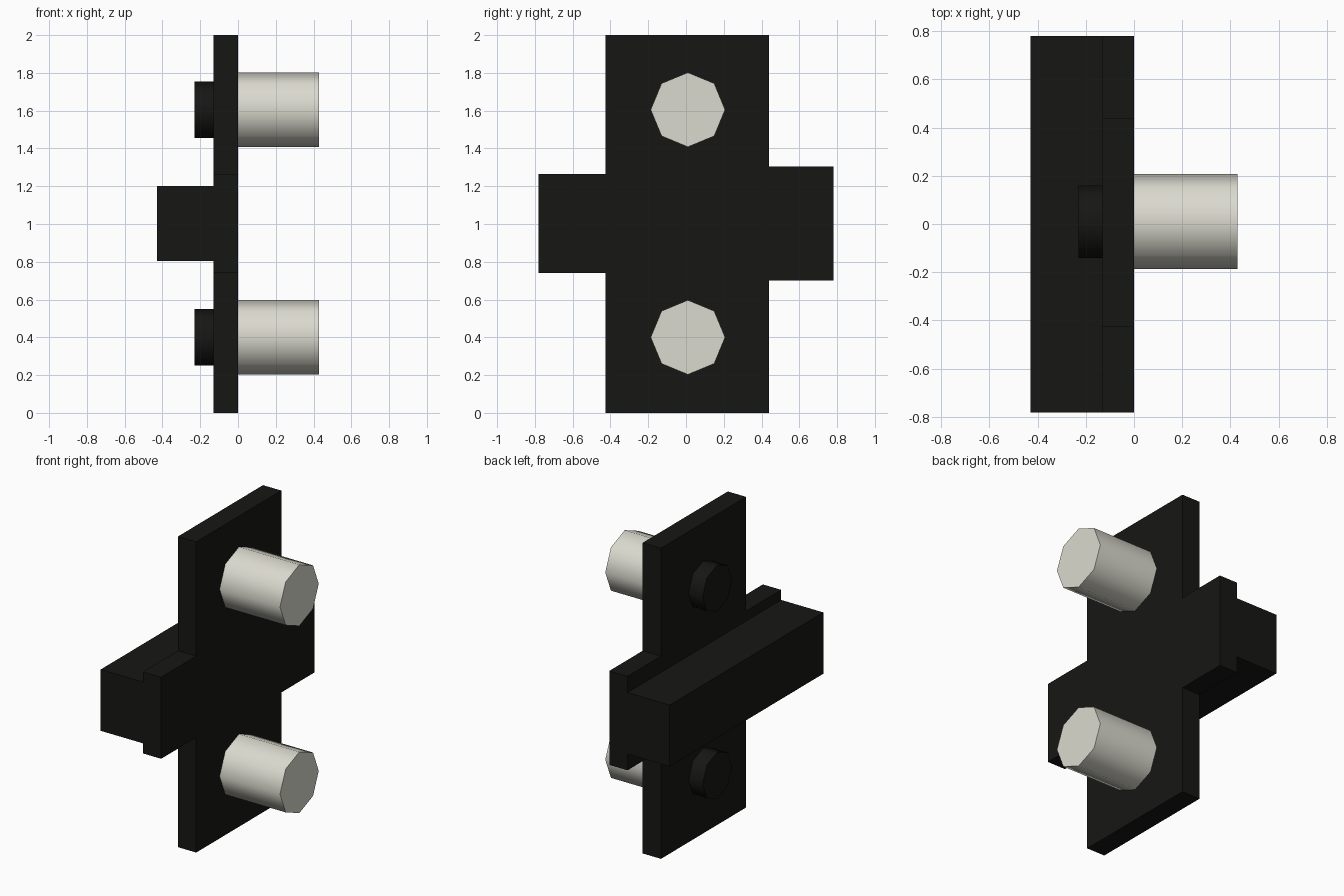
import bpy, bmesh
from math import radians

if "Cube" in bpy.data.objects:
    bpy.data.objects.remove(bpy.data.objects["Cube"])


def material(name, rgb):
    mat = bpy.data.materials.new(name)
    mat.diffuse_color = (*rgb, 1)
    mat.use_nodes = True
    mat.node_tree.nodes["Principled BSDF"].inputs["Base Color"].default_value = mat.diffuse_color
    return mat


BLACK = material("black", (0.008, 0.008, 0.007))
IVORY = material("ivory", (0.71, 0.70, 0.62))


def extrude_profile(name, outline, x0, x1, mat):
    """Extrude a closed (y, z) outline along x."""
    bm = bmesh.new()
    face = bm.faces.new([bm.verts.new((x0, y, z)) for y, z in outline])
    ext = bmesh.ops.extrude_face_region(bm, geom=[face])
    moved = [v for v in ext["geom"] if isinstance(v, bmesh.types.BMVert)]
    bmesh.ops.translate(bm, verts=moved, vec=(x1 - x0, 0, 0))
    bmesh.ops.recalc_face_normals(bm, faces=bm.faces)
    mesh = bpy.data.meshes.new(name)
    bm.to_mesh(mesh)
    bm.free()
    obj = bpy.data.objects.new(name, mesh)
    bpy.context.collection.objects.link(obj)
    mesh.materials.append(mat)
    return obj


def peg(name, x0, x1, z, radius, mat):
    """Eight-sided smooth peg lying along x."""
    bpy.ops.mesh.primitive_cylinder_add(
        vertices=8, radius=radius, depth=x1 - x0,
        location=((x0 + x1) / 2, 0.01, z), rotation=(0, radians(90), 0))
    obj = bpy.context.object
    obj.name = name
    obj.data.materials.append(mat)
    bpy.ops.object.shade_smooth_by_angle(angle=radians(50))


# Cross-shaped back plate with uneven side arms
extrude_profile("plate", [
    (-0.425, 0), (0.44, 0), (0.44, 0.70), (0.78, 0.70), (0.78, 1.305),
    (0.44, 1.305), (0.44, 2), (-0.425, 2), (-0.425, 1.265), (-0.782, 1.265),
    (-0.782, 0.74), (-0.425, 0.74)], -0.13, 0, BLACK)

# Horizontal bar on the back of the plate
extrude_profile("bar", [(-0.782, 0.805), (0.78, 0.805), (0.78, 1.2), (-0.782, 1.2)],
                -0.43, -0.13, BLACK)

# Light front pegs and small dark rear pegs
for label, z in (("upper", 1.605), ("lower", 0.4)):
    peg(label + "_front_peg", 0, 0.43, z, 0.197, IVORY)
    peg(label + "_rear_peg", -0.23, -0.13, z, 0.15, BLACK)
